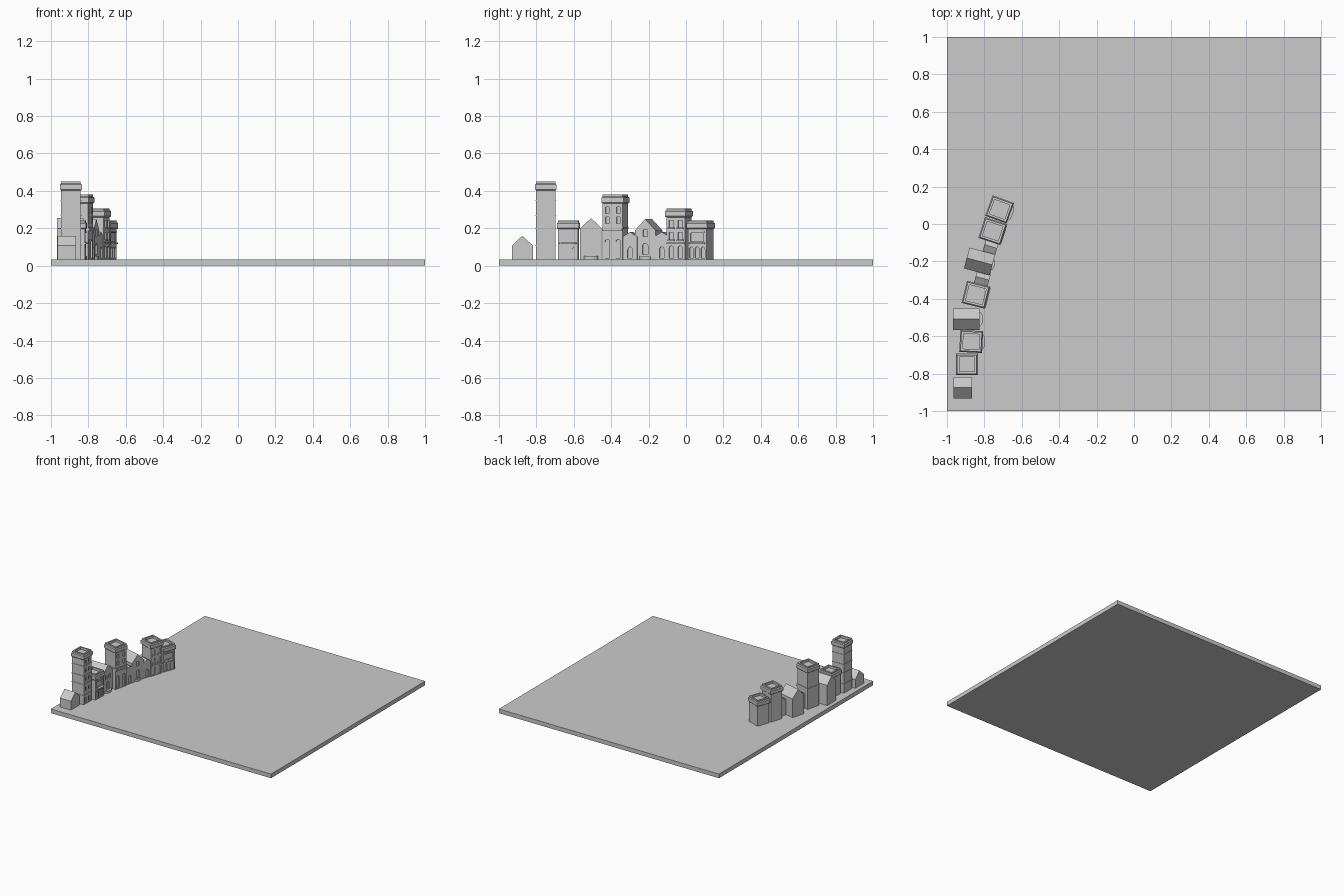
import bpy, bmesh, math
from mathutils import Matrix, Vector

if "Cube" in bpy.data.objects:
    bpy.data.objects.remove(bpy.data.objects["Cube"])

stone = bpy.data.materials.new("plain grey")
stone.diffuse_color = (0.6, 0.6, 0.6, 1)
stone.use_nodes = True
stone.node_tree.nodes["Principled BSDF"].inputs["Base Color"].default_value = stone.diffuse_color
GROUND = 0.034


def make(name, bm, pos=(0, 0), rot=0):
    bmesh.ops.recalc_face_normals(bm, faces=bm.faces)
    me = bpy.data.meshes.new(name)
    bm.to_mesh(me)
    bm.free()
    me.materials.append(stone)
    ob = bpy.data.objects.new(name, me)
    ob.location = (pos[0], pos[1], 0)
    ob.rotation_euler.z = math.radians(rot)
    bpy.context.collection.objects.link(ob)
    return ob


def box(bm, x0, x1, y0, y1, z0, z1):
    m = Matrix.Translation(((x0 + x1) / 2, (y0 + y1) / 2, (z0 + z1) / 2)) @ \
        Matrix.Diagonal((x1 - x0, y1 - y0, z1 - z0, 1))
    bmesh.ops.create_cube(bm, size=1, matrix=m)


def prism(bm, pts, direction):
    f = bm.faces.new([bm.verts.new(p) for p in pts])
    r = bmesh.ops.extrude_face_region(bm, geom=[f])
    bmesh.ops.translate(bm, vec=Vector(direction),
                        verts=[v for v in r["geom"] if isinstance(v, bmesh.types.BMVert)])


def openings(ob, name, front, specs, pos, rot):
    """Recess doors and windows in the +x face: (y, z, width, height, arched)."""
    bm = bmesh.new()
    for y, z, w, h, arch in specs:
        pts = [(y - w / 2, z), (y + w / 2, z)]
        if arch:
            pts += [(y + w / 2 * math.cos(a), z + h - w / 2 + w / 2 * math.sin(a))
                    for a in [math.pi * i / 8 for i in range(9)]]
        else:
            pts += [(y + w / 2, z + h), (y - w / 2, z + h)]
        prism(bm, [(front - 0.008, p[0], p[1]) for p in pts], (0.03, 0, 0))
    cutter = make(name + "_cutter", bm, pos, rot)
    cutter.hide_render = True
    cutter.hide_set(True)
    mod = ob.modifiers.new("openings", 'BOOLEAN')
    mod.operation = 'DIFFERENCE'
    mod.object = cutter


def trim(name, front, ledges, balconies, pos, rot, bands=(), half=None):
    """Sills, curved ledges and wraparound bands."""
    bm = bmesh.new()
    for y, z, w, h, d in ledges:
        box(bm, front - 0.004, front + d, y - w / 2, y + w / 2, z, z + h)
    for y, z, w, h, d in balconies:
        pts = [(front - 0.004, y - w / 2, z)]
        pts += [(front + d * math.sin(a), y - w / 2 * math.cos(a), z)
                for a in [math.pi * i / 8 for i in range(9)]]
        pts += [(front - 0.004, y + w / 2, z)]
        prism(bm, pts, (0, 0, h))
    for z in bands:
        a, b = half[0] + 0.003, half[1] + 0.003
        box(bm, -a, a, -b, b, z, z + 0.006)
    make(name + "_trim", bm, pos, rot)


def flat_block(name, pos, rot, sx, sy, top, holes, ledges=(), balconies=(), bands=()):
    """Square block with a stepped parapet round a sunken roof."""
    hx, hy = sx / 2, sy / 2
    rings = [(0, 0.03), (0, top - 0.048), (0.006, top - 0.042), (0.006, top - 0.016),
             (0, top - 0.010), (0, top), (-0.012, top), (-0.012, top - 0.018)]
    bm = bmesh.new()
    loops = [[bm.verts.new((sxn * (hx + o), syn * (hy + o), z))
              for sxn, syn in ((-1, -1), (1, -1), (1, 1), (-1, 1))] for o, z in rings]
    for a, b in zip(loops, loops[1:]):
        for i in range(4):
            j = (i + 1) % 4
            bm.faces.new((a[i], a[j], b[j], b[i]))
    bm.faces.new(loops[0])
    bm.faces.new(loops[-1])
    ob = make(name, bm, pos, rot)
    if holes:
        openings(ob, name, hx, holes, pos, rot)
    if ledges or balconies or bands:
        trim(name, hx, ledges, balconies, pos, rot, bands, (hx, hy))


def house(name, pos, rot, sx, sy, eave, peak, holes=(), ledges=(), balconies=()):
    """Gabled house with its ridge along x."""
    hx, hy = sx / 2, sy / 2
    bm = bmesh.new()
    prism(bm, [(-hx, -hy, 0.03), (-hx, hy, 0.03), (-hx, hy, eave),
               (-hx, 0, peak), (-hx, -hy, eave)], (sx, 0, 0))
    ob = make(name, bm, pos, rot)
    if holes:
        openings(ob, name, hx, holes, pos, rot)
    if ledges or balconies:
        trim(name, hx, ledges, balconies, pos, rot)


# ground slab in four tiles
for i, (x0, x1) in enumerate(((-1, -0.33), (-0.33, 1))):
    for j, (y0, y1) in enumerate(((-1, -0.33), (-0.33, 1))):
        bm = bmesh.new()
        box(bm, x0, x1, y0, y1, 0, GROUND)
        make(f"ground_tile_{i}{j}", bm)

# small end cottage
house("cottage", (-0.915, -0.875), 0, 0.10, 0.113, 0.107, 0.16)

# tall tower with floor bands
flat_block("tower", (-0.893, -0.75), 0, 0.105, 0.102, 0.45,
           [(-0.025, 0.04, 0.022, 0.045, True), (0.02, 0.04, 0.022, 0.045, True)]
           + [(y, z, 0.018, 0.03, False) for y in (-0.022, 0.022) for z in (0.14, 0.22, 0.29, 0.36)],
           bands=(0.105, 0.195, 0.265, 0.345))

# shop with wide window
shop_holes = [(0, 0.13, 0.075, 0.045, False)] + \
             [(y, 0.04, 0.022, 0.06, True) for y in (-0.033, 0, 0.033)]
flat_block("low_shop", (-0.87, -0.628), -3, 0.11, 0.105, 0.243, shop_holes,
           ledges=[(0, 0.178, 0.085, 0.006, 0.006)],
           balconies=[(0, 0.115, 0.09, 0.010, 0.02)])

# gabled house with steps
house("gabled_house", (-0.897, -0.508), 0, 0.142, 0.115, 0.2, 0.254,
      [(0, 0.06, 0.03, 0.06, True), (-0.025, 0.14, 0.02, 0.035, False), (0.025, 0.14, 0.02, 0.035, False)],
      balconies=[(0, 0.03, 0.075, 0.022, 0.02)])

# tall corner block
flat_block("tall_block", (-0.845, -0.378), -14, 0.116, 0.11, 0.38,
           [(y, z, 0.018, 0.035, False) for y in (-0.03, 0.03) for z in (0.225, 0.28)]
           + [(y, 0.04, 0.026, 0.1, True) for y in (-0.03, 0.03)],
           ledges=[(0, 0.185, 0.11, 0.016, 0.01)], bands=(0.2,))

# wide gabled house and its narrow links
house("narrow_link_low", (-0.81, -0.29), -15, 0.075, 0.08, 0.155, 0.18,
      [(0, 0.04, 0.025, 0.06, True)])
house("rotated_house", (-0.825, -0.20), -15, 0.142, 0.115, 0.188, 0.25,
      [(0, 0.06, 0.03, 0.06, True), (0, 0.155, 0.024, 0.035, False)],
      balconies=[(0, 0.03, 0.06, 0.022, 0.012)])
house("narrow_link_high", (-0.765, -0.12), -17, 0.07, 0.085, 0.155, 0.18,
      [(0, 0.04, 0.025, 0.06, True)])

# three storey block
flat_block("three_storey_block", (-0.755, -0.038), -18, 0.112, 0.105, 0.307,
           [(y, z, 0.026, 0.038, False) for y in (-0.025, 0.025) for z in (0.14, 0.205)]
           + [(y, 0.04, 0.026, 0.065, True) for y in (-0.025, 0.025)],
           ledges=[(y, z, 0.036, 0.007, 0.008) for y in (-0.025, 0.025) for z in (0.132, 0.197)]
           + [(0, 0.115, 0.1, 0.008, 0.008)])

# shop at the far end
flat_block("end_shop", (-0.718, 0.078), -20, 0.11, 0.105, 0.243, shop_holes,
           ledges=[(0, 0.178, 0.085, 0.006, 0.006)],
           balconies=[(0, 0.115, 0.09, 0.010, 0.02)])
